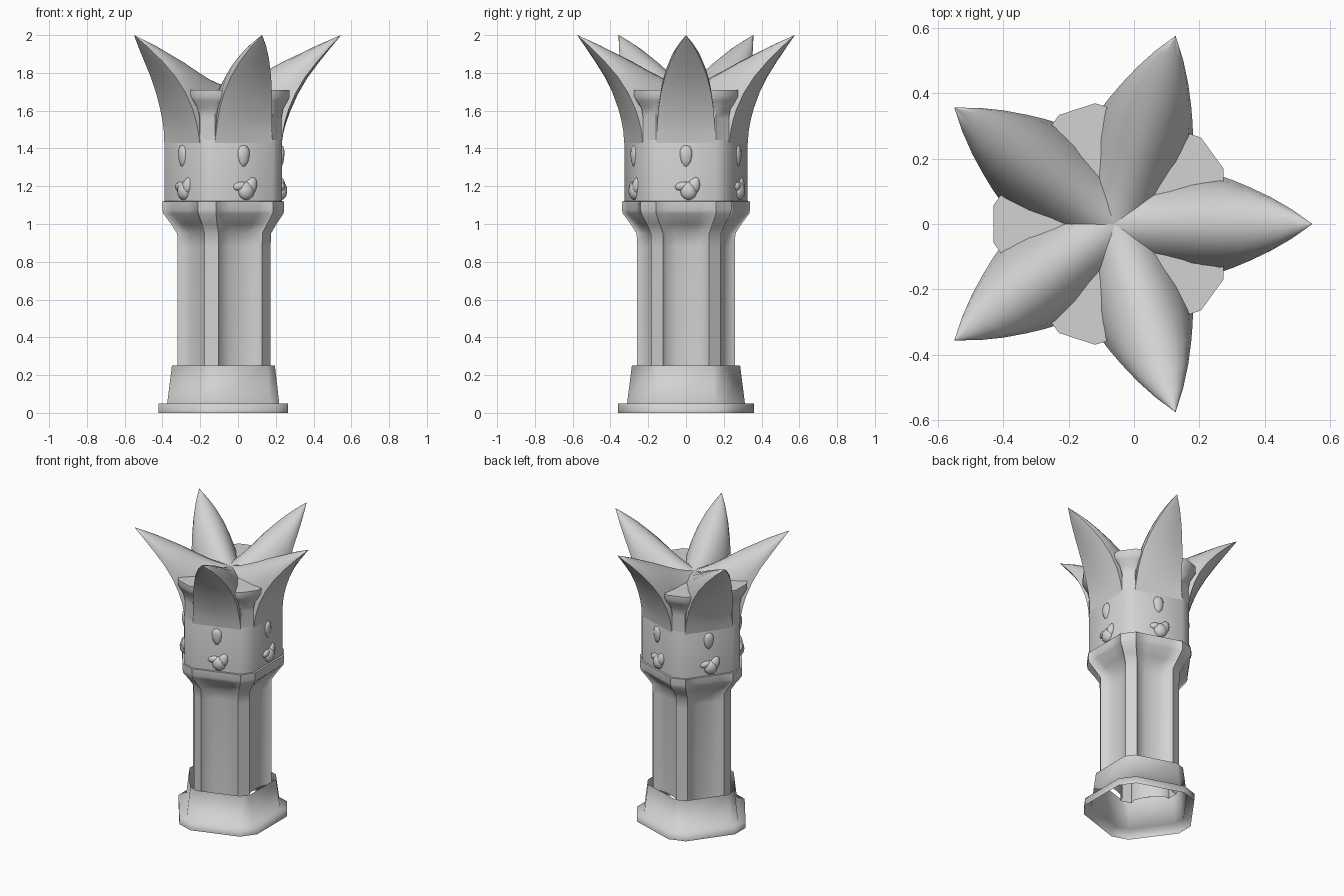
import bpy, bmesh, math
from mathutils import Matrix, Vector

if "Cube" in bpy.data.objects:
    bpy.data.objects.remove(bpy.data.objects["Cube"])

CX = -0.06                      # the five-fold axis
STEP = math.radians(72)

stone = bpy.data.materials.new("grey_stone")
stone.diffuse_color = (0.65, 0.65, 0.65, 1)
stone.use_nodes = True
stone.node_tree.nodes["Principled BSDF"].inputs["Base Color"].default_value = stone.diffuse_color


def finish(name, bm, angle=50):
    """Turn a bmesh into a smooth-shaded object on the five-fold axis."""
    bmesh.ops.recalc_face_normals(bm, faces=bm.faces)
    me = bpy.data.meshes.new(name)
    bm.to_mesh(me)
    bm.free()
    me.materials.append(stone)
    ob = bpy.data.objects.new(name, me)
    bpy.context.collection.objects.link(ob)
    ob.location.x = CX
    bpy.ops.object.select_all(action='DESELECT')
    bpy.context.view_layer.objects.active = ob
    ob.select_set(True)
    bpy.ops.object.shade_smooth_by_angle(angle=math.radians(angle))
    return ob


def loft(bm, rings, cap_end=False):
    """Skin closed rings that have equal point counts."""
    vs = [[bm.verts.new(p) for p in r] for r in rings]
    n = len(vs[0])
    for a, b in zip(vs, vs[1:]):
        for i in range(n):
            j = (i + 1) % n
            bm.faces.new((a[i], a[j], b[j], b[i]))
    if cap_end:
        bm.faces.new(vs[-1])


def five(name, rings, offset=0.0, angle=50, cap_end=True):
    """Repeat a lofted part around the axis."""
    bm = bmesh.new()
    for k in range(5):
        m = Matrix.Rotation(k * STEP + offset, 3, 'Z')
        loft(bm, [[m @ Vector(p) for p in r] for r in rings], cap_end)
    return finish(name, bm, angle)


def pentagon(R, w, z):
    """Pentagon with cut corners of radius R and half width w."""
    pts = []
    for k in range(5):
        m = Matrix.Rotation((k + 0.5) * STEP, 3, 'Z')
        pts += [m @ Vector((R, -w, z)), m @ Vector((R, w, z))]
    return pts


def fluted(R, w, inner, mid, z):
    """Five corner ribs joined by panels; mid is the panel centre radius."""
    pts = []
    for k in range(5):
        m = Matrix.Rotation((k + 0.5) * STEP, 3, 'Z')
        for p in [(inner, -w), (R, -w), (R, w), (inner, w)]:
            pts.append(m @ Vector((*p, z)))
        a = inner * math.cos(STEP / 2) + w * math.sin(STEP / 2)
        half = inner * math.sin(STEP / 2) - w * math.cos(STEP / 2)
        face = Matrix.Rotation((k + 1) * STEP, 3, 'Z')
        for t in (-0.5, 0, 0.5):
            r = mid + (a - mid) * t * t
            pts.append(face @ Vector((r, t * half, z)))
    return pts


# hollow foot: rim and tapering plinth, open above and below
bm = bmesh.new()
loft(bm, [pentagon(*a) for a in (
    (0.36, 0.058, 0.0), (0.36, 0.058, 0.05), (0.315, 0.04, 0.05), (0.29, 0.035, 0.25))])
finish("foot", bm, 100)

# fluted shaft flaring into the collar
bm = bmesh.new()
loft(bm, [fluted(*a) for a in (
    (0.26, 0.038, 0.225, 0.185, 0.21), (0.26, 0.038, 0.225, 0.185, 0.88),
    (0.262, 0.039, 0.232, 0.195, 0.95), (0.295, 0.042, 0.275, 0.24, 1.0),
    (0.336, 0.049, 0.328, 0.298, 1.055), (0.34, 0.05, 0.339, 0.304, 1.075),
    (0.34, 0.05, 0.339, 0.304, 1.12), (0.325, 0.041, 0.324, 0.287, 1.121))])
finish("shaft_and_collar", bm, 80)

# drum above the collar
bm = bmesh.new()
loft(bm, [pentagon(*a) for a in (
    (0.33, 0.042, 1.12), (0.33, 0.042, 1.44), (0.325, 0.042, 1.46), (0.29, 0.04, 1.5))])
finish("drum", bm)

# brackets on the corners with flared flat tops; flat is the share of uncut front
caps = []
for R, w, flat, z in ((0.329, 0.052, 0.84, 1.43), (0.328, 0.05, 0.84, 1.56),
                      (0.336, 0.06, 0.78, 1.61), (0.358, 0.088, 0.62, 1.65),
                      (0.37, 0.1, 0.58, 1.675), (0.37, 0.1, 0.58, 1.71)):
    caps.append([(0.13, -0.05, z), (R - 0.13, -w * 0.95, z), (R - 0.03 * w / 0.1, -w, z),
                 (R, -w * flat, z), (R, w * flat, z), (R - 0.03 * w / 0.1, w, z),
                 (R - 0.13, w * 0.95, z), (0.13, 0.05, z)])
five("corner_brackets", caps, STEP / 2)

# pointed leaves: tilted sections given by half width, edge setback, outer and inner centres
leaf = []
for w, back, r0, z0, r1, z1 in (
        (0.16, 0.0, 0.292, 1.43, 0.0, 1.73), (0.155, 0.003, 0.302, 1.49, 0.05, 1.742),
        (0.151, 0.006, 0.316, 1.54, 0.12, 1.768), (0.146, 0.009, 0.338, 1.60, 0.21, 1.812),
        (0.133, 0.01, 0.376, 1.685, 0.31, 1.865), (0.112, 0.009, 0.425, 1.77, 0.40, 1.907),
        (0.082, 0.007, 0.486, 1.853, 0.475, 1.944), (0.045, 0.004, 0.547, 1.929, 0.54, 1.972),
        (0.001, 0.0, 0.605, 1.999, 0.604, 2.0)):
    ring = [(r0, 0, z0)]
    er, ez = r0 - back, z0 + back                 # side edge
    for s in (-1, 1):
        side = [(r0 - back * 0.35, s * w * 0.6, z0 + back * 0.35)]
        for d in (0, 18, 36, 54, 72):
            a = math.radians(d)
            t = math.sin(a)
            side.append((er + (r1 - er) * t, s * w * math.cos(a), ez + (z1 - ez) * t))
        ring += side + [(r1, 0, z1)] if s < 0 else side[::-1]
    leaf.append(ring)
five("leaves", leaf, 0, 65)


def blob(bm, k, y, z, size, tilt=0, sharp=0.0, depth=0.288):
    """Rounded drop on face k; sharp narrows its upper end."""
    res = bmesh.ops.create_icosphere(bm, subdivisions=2, radius=1)
    for v in res['verts']:
        f = 1 - sharp * v.co.z
        v.co = Vector((v.co.x * size[0] * f, v.co.y * size[1] * f, v.co.z * size[2]))
    m = (Matrix.Rotation(k * STEP, 4, 'Z') @ Matrix.Translation((depth, y, z))
         @ Matrix.Rotation(tilt, 4, 'X'))
    bmesh.ops.transform(bm, matrix=m, verts=res['verts'])


# small drops, one on each face
bm = bmesh.new()
for k in range(5):
    blob(bm, k, 0, 1.36, (0.018, 0.034, 0.06), 0, -0.25)
finish("drop_ornaments", bm, 60)

# bud ornaments: round body, flat side leaf and raised tip
bm = bmesh.new()
for k in range(5):
    blob(bm, k, 0.014, 1.175, (0.034, 0.046, 0.05))
    blob(bm, k, -0.02, 1.2, (0.022, 0.04, 0.024), 0.2)
    blob(bm, k, 0.042, 1.205, (0.024, 0.034, 0.047), -0.4, 0.3)
finish("bud_ornaments", bm, 60)
